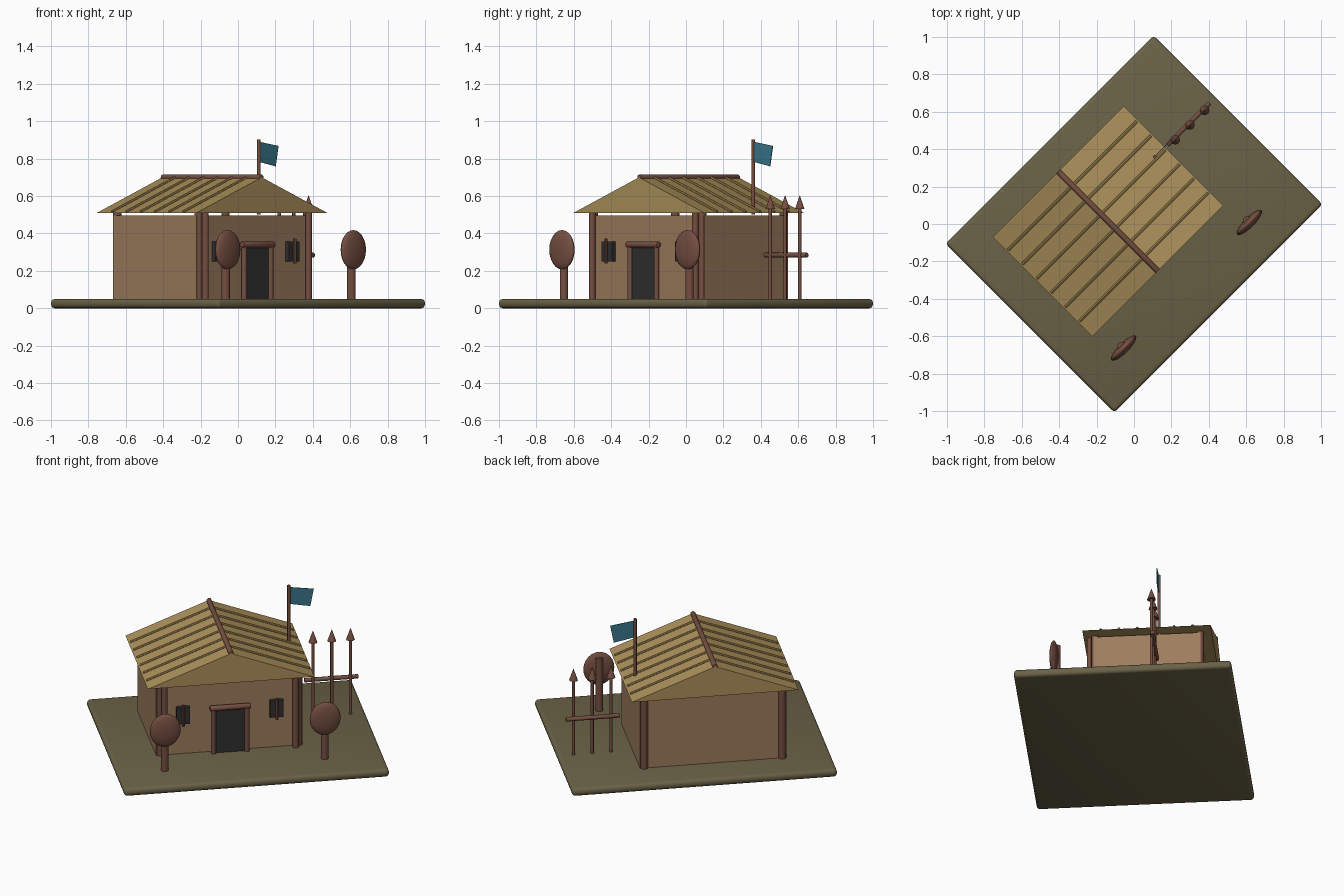
import bpy, bmesh, math
from mathutils import Matrix, Vector

if "Cube" in bpy.data.objects:
    bpy.data.objects.remove(bpy.data.objects["Cube"])

# The scene is laid out square to the axes, then turned 45 degrees about z
TURN = Matrix.Rotation(math.radians(45), 4, 'Z')
CU, CV = -0.088, 0.108          # centre of the hut
FLOOR = 0.048


def material(name, rgb):
    m = bpy.data.materials.new(name)
    m.diffuse_color = (*rgb, 1)
    m.use_nodes = True
    m.node_tree.nodes["Principled BSDF"].inputs["Base Color"].default_value = m.diffuse_color
    return m


EARTH = material("earth", (0.145, 0.122, 0.063))
WALL = material("clay", (0.34, 0.205, 0.11))
STRAW = material("straw", (0.42, 0.285, 0.105))
WOOD = material("wood", (0.18, 0.078, 0.053))
DARK = material("dark", (0.03, 0.03, 0.03))
CLOTH = material("cloth", (0.045, 0.19, 0.27))


def finish(name, bm, mat, smooth=False):
    bmesh.ops.recalc_face_normals(bm, faces=bm.faces)
    bm.transform(TURN)
    me = bpy.data.meshes.new(name)
    bm.to_mesh(me)
    bm.free()
    me.materials.append(mat)
    ob = bpy.data.objects.new(name, me)
    bpy.context.collection.objects.link(ob)
    if smooth:
        bpy.ops.object.select_all(action='DESELECT')
        ob.select_set(True)
        bpy.context.view_layer.objects.active = ob
        bpy.ops.object.shade_smooth_by_angle(angle=math.radians(40))
    return ob


def box(name, lo, hi, mat, bevel=0):
    lo, hi = Vector(lo), Vector(hi)
    bm = bmesh.new()
    bmesh.ops.create_cube(bm, size=1, matrix=Matrix.Translation((lo + hi) / 2)
                          @ Matrix.Diagonal((*(hi - lo), 1)))
    if bevel:
        bmesh.ops.bevel(bm, geom=bm.edges[:], offset=bevel, segments=3,
                        profile=0.5, affect='EDGES')
    return finish(name, bm, mat, bevel > 0)


def rod(name, a, b, r, mat=WOOD, r2=None, sides=12, bevel=0):
    a, b = Vector(a), Vector(b)
    d = b - a
    bm = bmesh.new()
    bmesh.ops.create_cone(bm, cap_ends=True, segments=sides, radius1=r,
                          radius2=r if r2 is None else r2, depth=d.length)
    if bevel:
        rim = [e for e in bm.edges if any(len(f.verts) > 4 for f in e.link_faces)]
        bmesh.ops.bevel(bm, geom=rim, offset=bevel, segments=2, profile=0.5,
                        affect='EDGES')
    bm.transform(Matrix.Translation((a + b) / 2)
                 @ d.to_track_quat('Z', 'Y').to_matrix().to_4x4())
    return finish(name, bm, mat, True)


def prism(name, outline, v0, v1, mat):
    # outline lies in the u-z plane and is extruded along v
    bm = bmesh.new()
    face = bm.faces.new([bm.verts.new((u, v0, z)) for u, z in outline])
    out = bmesh.ops.extrude_face_region(bm, geom=[face])
    bmesh.ops.translate(bm, vec=(0, v1 - v0, 0),
                        verts=[g for g in out['geom'] if isinstance(g, bmesh.types.BMVert)])
    return finish(name, bm, mat)


# Ground slab
box("ground_slab", (-0.787, -0.6385, 0), (0.787, 0.6385, 0.05), EARTH, 0.02)

# Clay walls
box("walls", (CU - 0.435, -0.208, FLOOR), (CU + 0.435, CV + 0.313, 0.497), WALL)

# Corner posts, and porch posts in front
for s in (-1, 1):
    for t in (-1, 1):
        u, v = CU + s * 0.41, CV + t * 0.308
        rod("corner_post", (u, v, FLOOR), (u, v, 0.515), 0.023)
    rod("porch_post", (CU + s * 0.39, -0.232, FLOOR), (CU + s * 0.39, -0.232, 0.515), 0.018)

# Solid gable roof with ridge pole and battens down both slopes
EAVE, TOP, HALF = 0.51, 0.70, 0.495
prism("roof", [(CU - HALF, EAVE), (CU + HALF, EAVE), (CU, TOP)], -0.268, 0.484, STRAW)
rod("ridge_pole", (CU, -0.268, TOP), (CU, 0.484, TOP), 0.015, bevel=0.004)
for i in range(6):
    v = CV + (i - 2.5) * 0.108
    for s in (-1, 1):
        rod("roof_batten", (CU + s * 0.01, v, TOP - 0.001),
            (CU + s * 0.485, v, EAVE + 0.007), 0.008, STRAW, sides=8)

# Door and its round frame
box("door", (CU - 0.09, -0.234, FLOOR), (CU + 0.09, -0.2, 0.33), DARK)
for s in (-1, 1):
    u = CU + s * 0.1
    rod("door_jamb", (u, -0.235, FLOOR), (u, -0.235, 0.335), 0.015)
rod("door_lintel", (CU - 0.12, -0.237, 0.34), (CU + 0.12, -0.237, 0.34), 0.017, bevel=0.004)

# Windows with an upright bar
for s in (-1, 1):
    u = CU + s * 0.278
    box("window", (u - 0.04, -0.234, 0.25), (u + 0.04, -0.2, 0.357), DARK)
    rod("window_bar", (u, -0.239, 0.24), (u, -0.239, 0.373), 0.009, sides=8)

# Oval boards on posts
for u in (-0.508, 0.442):
    bm = bmesh.new()
    bmesh.ops.create_uvsphere(bm, u_segments=24, v_segments=12, radius=1,
                              matrix=Matrix.Translation((u, -0.43, 0.313))
                              @ Matrix.Diagonal((0.092, 0.027, 0.105, 1)))
    finish("round_board", bm, WOOD, True)
    rod("board_post", (u, -0.415, FLOOR), (u, -0.415, 0.39), 0.023)

# Rack of spears
for u in (0.474, 0.586, 0.697):
    rod("spear_shaft", (u, 0.163, FLOOR), (u, 0.163, 0.54), 0.0095, sides=10)
    rod("spear_tip", (u, 0.163, 0.53), (u, 0.163, 0.602), 0.026, r2=0.001, sides=10)
rod("rack_rail", (0.424, 0.172, 0.284), (0.744, 0.172, 0.284), 0.013, bevel=0.003)

# Flag on its pole
rod("flag_pole", (0.333, 0.176, 0.5), (0.333, 0.176, 0.902), 0.0095, sides=10)
prism("flag", [(0.336, 0.89), (0.481, 0.868), (0.46, 0.759), (0.336, 0.783)],
      0.174, 0.178, CLOTH)
